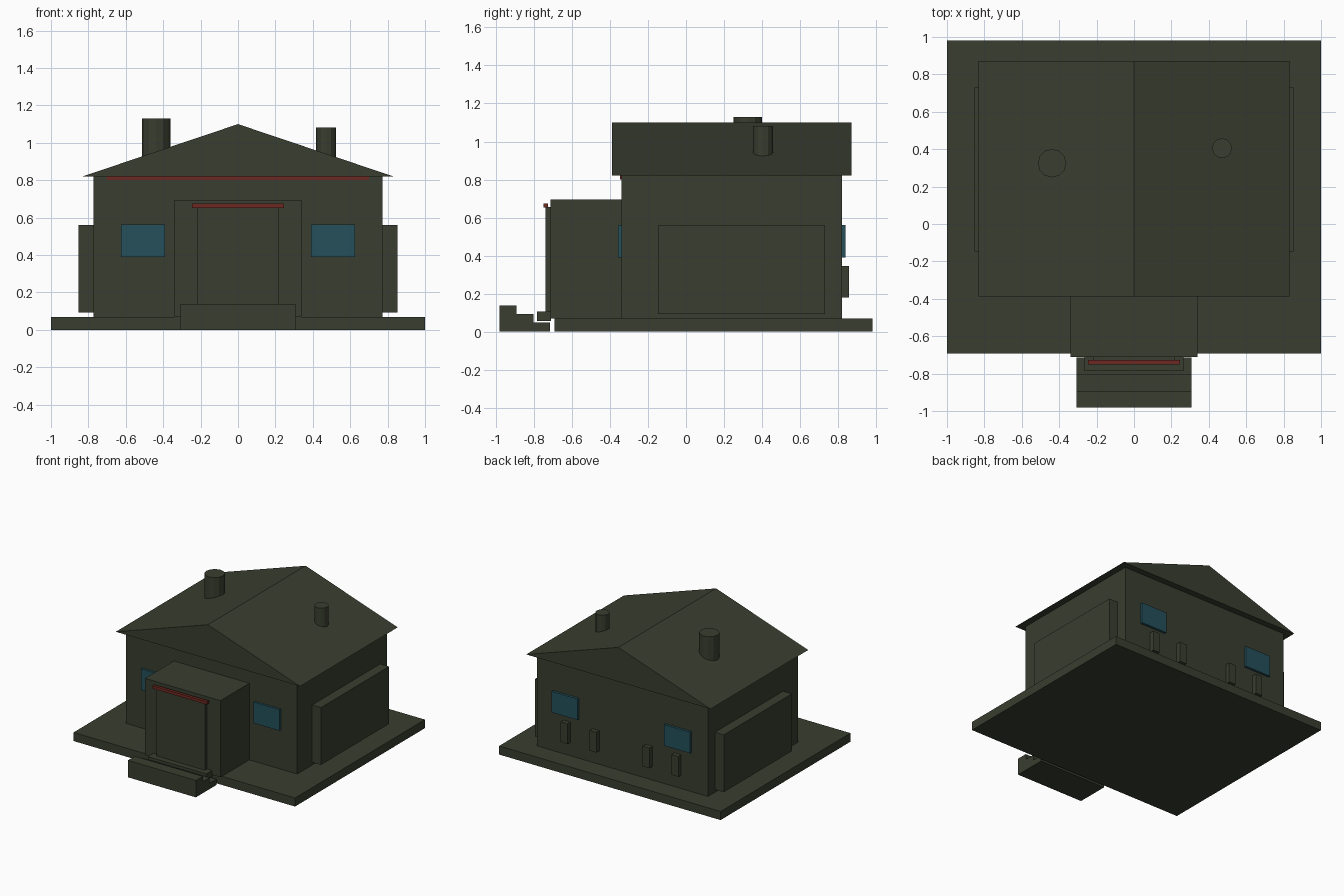
import bpy, bmesh, math

if "Cube" in bpy.data.objects:
    bpy.data.objects.remove(bpy.data.objects["Cube"])


def material(name, rgb):
    m = bpy.data.materials.new(name)
    m.diffuse_color = (*rgb, 1.0)
    m.use_nodes = True
    m.node_tree.nodes["Principled BSDF"].inputs["Base Color"].default_value = m.diffuse_color
    return m


OLIVE = material("dark_olive", (0.041, 0.048, 0.029))
BLUE = material("window_blue", (0.018, 0.080, 0.105))
RED = material("trim_red", (0.155, 0.021, 0.015))


def finish(bm, name, mat):
    bmesh.ops.recalc_face_normals(bm, faces=bm.faces[:])
    me = bpy.data.meshes.new(name)
    bm.to_mesh(me)
    bm.free()
    ob = bpy.data.objects.new(name, me)
    me.materials.append(mat)
    bpy.context.collection.objects.link(ob)
    return ob


def prism(name, points, shift, mat=OLIVE):
    """Extrude a flat outline of 3D points along a vector."""
    bm = bmesh.new()
    face = bm.faces.new([bm.verts.new(p) for p in points])
    new = bmesh.ops.extrude_face_region(bm, geom=[face])["geom"]
    verts = [v for v in new if isinstance(v, bmesh.types.BMVert)]
    bmesh.ops.translate(bm, verts=verts, vec=shift)
    return finish(bm, name, mat)


def box(name, x, y, z, mat=OLIVE):
    x0, x1 = sorted(x)
    outline = [(x0, y[0], z[0]), (x1, y[0], z[0]), (x1, y[1], z[0]), (x0, y[1], z[0])]
    return prism(name, outline, (0, 0, z[1] - z[0]), mat)


def chimney(name, x, y, r, z0, z1):
    ring = [(x + r * math.cos(i * math.tau / 12), y + r * math.sin(i * math.tau / 12), z0)
            for i in range(12)]
    return prism(name, ring, (0, 0, z1 - z0))


# Foundation, main block and gabled roof
box("foundation", (-1, 1), (-0.693, 0.982), (0, 0.07))
box("main_walls", (-0.773, 0.773), (-0.34, 0.82), (0.07, 0.82))
prism("gable_roof", [(-0.832, -0.388, 0.82), (0.832, -0.388, 0.82), (0, -0.388, 1.10)],
      (0, 1.26, 0))
box("eave_trim", (-0.70, 0.70), (-0.348, -0.335), (0.80, 0.822), RED)

# Entrance porch with door, red lintel and threshold
box("porch", (-0.34, 0.34), (-0.712, -0.34), (0.07, 0.695))
box("door", (-0.22, 0.22), (-0.739, -0.712), (0.10, 0.655))
box("door_lintel", (-0.245, 0.245), (-0.751, -0.727), (0.652, 0.675), RED)
box("threshold", (-0.265, 0.265), (-0.785, -0.71), (0.055, 0.105))

# Stepped block in front of the door
profile = [(-0.982, 0), (-0.715, 0), (-0.715, 0.047), (-0.803, 0.047),
           (-0.803, 0.092), (-0.893, 0.092), (-0.893, 0.138), (-0.982, 0.138)]
prism("front_steps", [(-0.307, y, z) for y, z in profile], (0.614, 0, 0))

# Mirrored side panels, windows and rear vents
for s, side in ((-1, "left"), (1, "right")):
    box(side + "_side_panel", (s * 0.77, s * 0.853), (-0.148, 0.73), (0.092, 0.56))
    box(side + "_front_window", (s * 0.39, s * 0.625), (-0.358, -0.338), (0.39, 0.562), BLUE)
    box(side + "_rear_window", (s * 0.39, s * 0.625), (0.818, 0.84), (0.39, 0.562), BLUE)
    for n, cx in (("inner", 0.24), ("outer", 0.50)):
        box(f"{side}_{n}_rear_post", (s * (cx - 0.031), s * (cx + 0.031)),
            (0.818, 0.858), (0.18, 0.345))

# Roof chimneys
chimney("large_chimney", -0.438, 0.325, 0.076, 0.92, 1.13)
chimney("small_chimney", 0.47, 0.405, 0.053, 0.92, 1.082)
